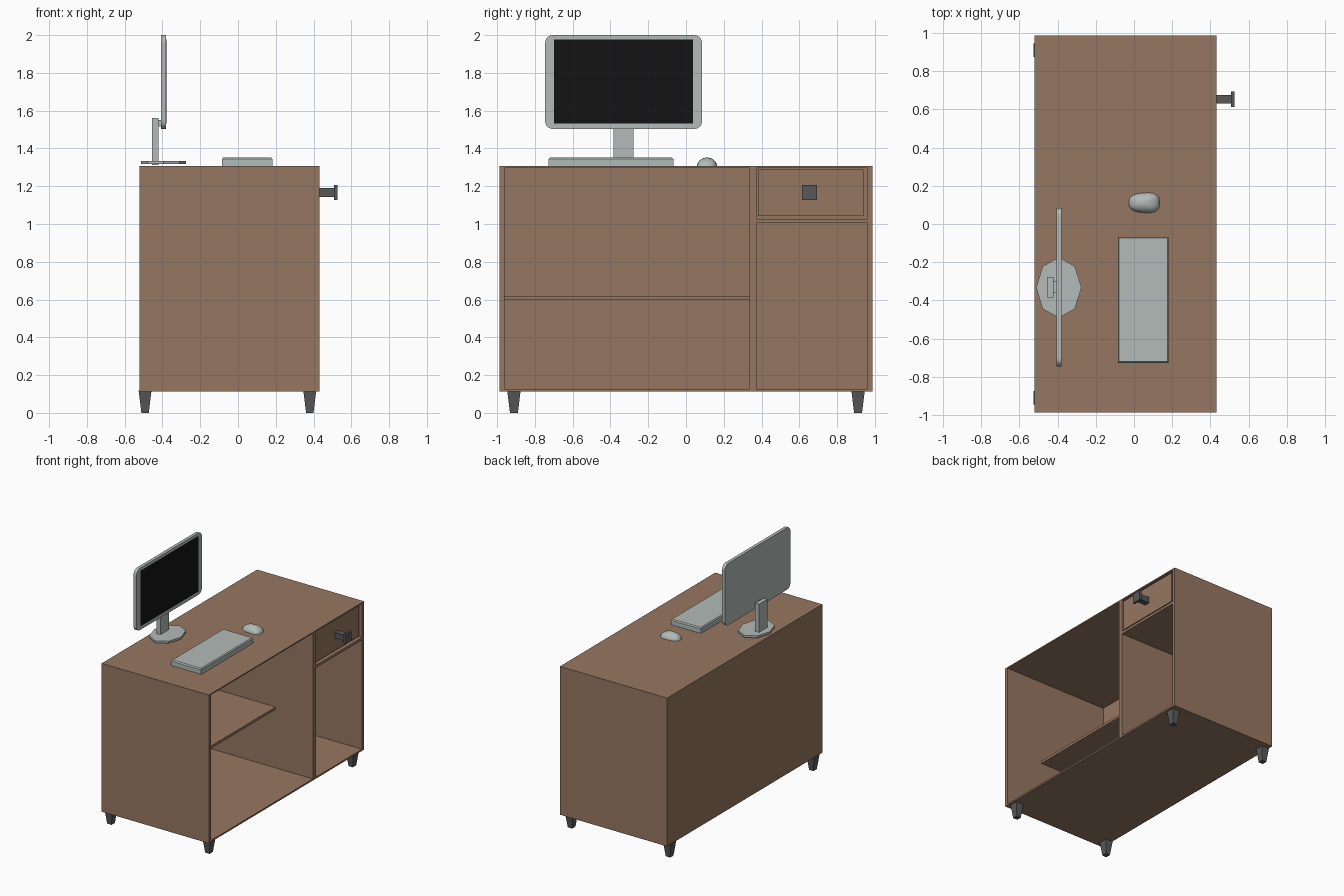
import bpy, bmesh, math

if "Cube" in bpy.data.objects:
    bpy.data.objects.remove(bpy.data.objects["Cube"])


def material(name, rgb):
    m = bpy.data.materials.new(name)
    m.diffuse_color = (*rgb, 1)
    m.use_nodes = True
    m.node_tree.nodes["Principled BSDF"].inputs["Base Color"].default_value = m.diffuse_color
    return m


wood = material("brown wood", (0.305, 0.184, 0.119))
grey = material("light grey plastic", (0.445, 0.497, 0.473))
metal = material("dark grey metal", (0.098, 0.098, 0.100))
black = material("black screen", (0.007, 0.007, 0.007))


def finish(name, bm, mat):
    bmesh.ops.recalc_face_normals(bm, faces=bm.faces[:])
    me = bpy.data.meshes.new(name)
    bm.to_mesh(me)
    bm.free()
    me.materials.append(mat)
    ob = bpy.data.objects.new(name, me)
    bpy.context.collection.objects.link(ob)
    return ob


def loft(name, rings, mat):
    """Skin a stack of equal-sized point rings and cap both ends."""
    bm = bmesh.new()
    rows = [[bm.verts.new(p) for p in r] for r in rings]
    n = len(rows[0])
    for a, b in zip(rows, rows[1:]):
        for i in range(n):
            j = (i + 1) % n
            bm.faces.new((a[i], a[j], b[j], b[i]))
    bm.faces.new(rows[0][::-1])
    bm.faces.new(rows[-1])
    return finish(name, bm, mat)


def rect(cx, cy, hx, hy, z):
    return [(cx - hx, cy - hy, z), (cx + hx, cy - hy, z),
            (cx + hx, cy + hy, z), (cx - hx, cy + hy, z)]


def box(name, x, y, z, mat):
    cx, cy, hx, hy = sum(x) / 2, sum(y) / 2, (x[1] - x[0]) / 2, (y[1] - y[0]) / 2
    return loft(name, [rect(cx, cy, hx, hy, h) for h in z], mat)


# Desk carcass, open towards +x
X0, X1, Y, Z0, Z1 = -0.522, 0.431, 0.987, 0.114, 1.307
YI, ZB, ZT, XI = 0.96, 0.127, 1.297, -0.505
box("desk_top", (X0, X1), (-Y, Y), (ZT, Z1), wood)
box("desk_bottom", (X0, X1), (-Y, Y), (Z0, ZB), wood)
box("left_side_panel", (X0, X1), (-Y, -YI), (ZB, ZT), wood)
box("right_side_panel", (X0, X1), (YI, Y), (ZB, ZT), wood)
box("back_panel", (X0, XI), (-YI, YI), (ZB, ZT), wood)
box("divider", (XI, X1), (0.336, 0.373), (ZB, ZT), wood)
box("open_shelf", (XI, 0.10), (-YI, 0.336), (0.597, 0.617), wood)

# Drawer, its support and its knob
box("drawer_support", (XI, X1), (0.373, YI), (1.005, 1.026), wood)
box("drawer", (XI, 0.42), (0.381, 0.939), (1.042, 1.288), wood)
box("knob_stem", (0.415, 0.51), (0.63, 0.677), (1.143, 1.19), metal)
box("knob_plate", (0.508, 0.526), (0.614, 0.693), (1.127, 1.206), metal)

# Tapered legs
for side, cx in (("back", -0.492), ("front", 0.380)):
    for hand, cy in (("left", -0.911), ("right", 0.911)):
        loft(f"{side}_{hand}_leg", [rect(cx, cy, 0.0195, 0.021, 0),
                                    rect(cx, cy, 0.034, 0.0355, 0.118)], metal)

# Monitor: rounded slab, screen plate, stem and eight-sided foot
def rounded_ring(x, y0, y1, z0, z1, r, seg=5):
    pts = []
    corners = ((y1 - r, z1 - r), (y0 + r, z1 - r), (y0 + r, z0 + r), (y1 - r, z0 + r))
    for q, (cy, cz) in enumerate(corners):
        for i in range(seg + 1):
            a = (q + i / seg) * math.pi / 2
            pts.append((x, cy + r * math.cos(a), cz + r * math.sin(a)))
    return pts


loft("monitor_body", [rounded_ring(x, -0.746, 0.085, 1.503, 2.0, 0.042)
                      for x in (-0.407, -0.381)], grey)
box("monitor_screen", (-0.384, -0.379), (-0.698, 0.037), (1.532, 1.976), black)
box("monitor_stem", (-0.455, -0.421), (-0.384, -0.278), (1.312, 1.56), grey)
# small bracket bridging stem and monitor
box("monitor_bracket", (-0.423, -0.405), (-0.36, -0.302), (1.515, 1.55), grey)
loft("monitor_foot", [[(-0.394 + 0.119 * math.cos(k * math.pi / 4),
                        -0.333 + 0.158 * math.sin(k * math.pi / 4), z)
                       for k in range(8)] for z in (1.317, 1.334)], grey)

# Keyboard with a chamfered top edge
loft("keyboard", [rect(0.0485, -0.397, 0.1335, 0.330, 1.305),
                  rect(0.0485, -0.397, 0.1335, 0.330, 1.343),
                  rect(0.0485, -0.397, 0.127, 0.323, 1.352)], grey)

# Mouse: domed shell, narrower at the -x end
def mouse_ring(t, n=24):
    s, z = math.cos(t), 1.305 + 0.047 * math.sin(t)
    pts = []
    for k in range(n):
        a = 2 * math.pi * k / n
        u = math.copysign(abs(math.cos(a)) ** 0.75, math.cos(a))
        v = math.copysign(abs(math.sin(a)) ** 0.75, math.sin(a))
        pts.append((0.0535 + 0.0815 * s * u, 0.111 + 0.0555 * s * v * (0.95 + 0.1 * u), z))
    return pts


mouse = loft("mouse", [mouse_ring(math.radians(d)) for d in (0, 15, 30, 45, 60, 74, 84)], grey)
bpy.context.view_layer.objects.active = mouse
mouse.select_set(True)
bpy.ops.object.shade_smooth_by_angle(angle=math.radians(40))
